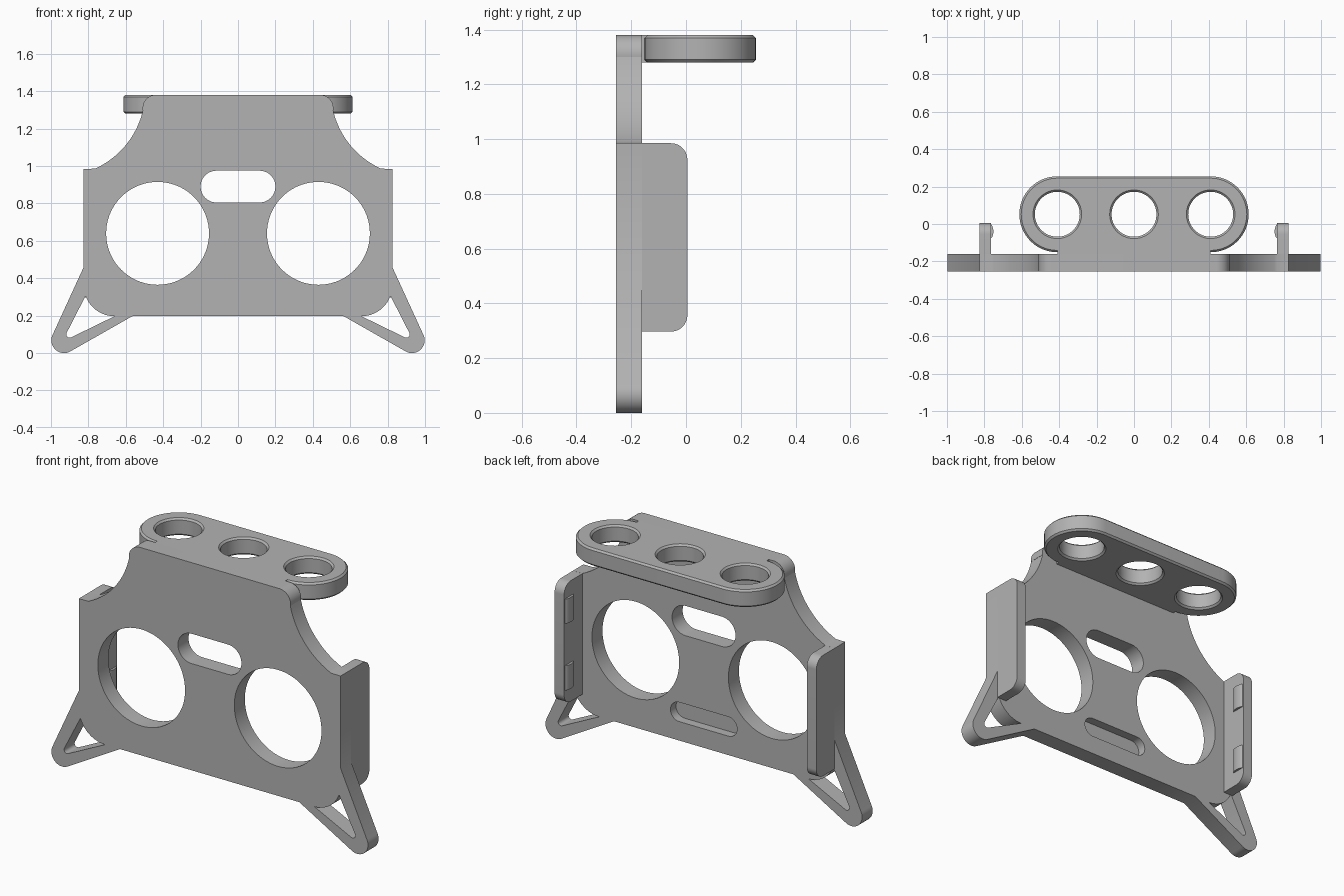
import bpy
import bmesh
from math import sin, cos, radians

cube = bpy.data.objects.get("Cube")
if cube:
    bpy.data.objects.remove(cube, do_unlink=True)

grey = bpy.data.materials.new("plain grey")
grey.use_nodes = True
grey.diffuse_color = (0.45, 0.45, 0.45, 1)
grey.node_tree.nodes["Principled BSDF"].inputs["Base Color"].default_value = grey.diffuse_color

FRONT, BACK = -0.255, -0.16      # plate thickness along y
BOTTOM, TOP = 1.28, 1.38         # shelf thickness along z


def arc(cx, cy, r, start, end, n=16):
    angles = [radians(start + (end - start) * i / n) for i in range(n + 1)]
    return [(cx + r * cos(a), cy + r * sin(a)) for a in angles]


def circle(cx, cy, r, n=72):
    return arc(cx, cy, r, 0, 360, n)[:-1]


def stadium(half, cy, r):
    """Slot outline whose end centres lie at -half and +half."""
    return arc(half, cy, r, -90, 90, 32) + arc(-half, cy, r, 90, 270, 32)


def flip(points):
    return [(-u, v) for u, v in points]


def loft(name, sections, axis):
    """Join 2D outlines, given as (depth, outline), along an axis and cap the ends."""
    place = {"x": lambda u, v, d: (d, u, v),
             "y": lambda u, v, d: (u, d, v),
             "z": lambda u, v, d: (u, v, d)}[axis]
    bm = bmesh.new()
    rings = [[bm.verts.new(place(u, v, d)) for u, v in outline] for d, outline in sections]
    for a, b in zip(rings, rings[1:]):
        for i in range(len(a)):
            bm.faces.new((a[i - 1], a[i], b[i], b[i - 1]))
    bm.faces.new(rings[0])
    bm.faces.new(rings[-1])
    bmesh.ops.recalc_face_normals(bm, faces=bm.faces)
    mesh = bpy.data.meshes.new(name)
    bm.to_mesh(mesh)
    bm.free()
    mesh.materials.append(grey)
    obj = bpy.data.objects.new(name, mesh)
    bpy.context.collection.objects.link(obj)
    return obj


def cut(obj, cutters):
    for c in cutters:
        mod = obj.modifiers.new("cut", "BOOLEAN")
        mod.operation, mod.solver, mod.object = "DIFFERENCE", "EXACT", c
    graph = bpy.context.evaluated_depsgraph_get()
    mesh = bpy.data.meshes.new_from_object(obj.evaluated_get(graph))
    obj.modifiers.clear()
    obj.data = mesh
    for c in cutters:
        bpy.data.objects.remove(c, do_unlink=True)


# Front plate with swept shoulders and splayed feet
half = arc(0.44, 1.31, 0.07, 90, -8)
half += arc(0.951, 1.40, 0.454, 192.7, 245.9, 24)
half += [(0.825, 0.985), (0.825, 0.46)]
half += arc(0.93, 0.068, 0.068, 24.6, -119.5)
half += [(0.565, 0.197)]
outline = half + flip(half)[::-1]
plate = loft("front_plate", [(FRONT, outline), (BACK, outline)], "y")

# Plate openings: round windows, upper slot, shallow rear slot, foot holes
foot_hole = arc(0.9, 0.1, 0.018, 25, -119, 8) + arc(0.66, 0.362, 0.165, -90, -20)
openings = [circle(0.43, 0.64, 0.275), circle(-0.43, 0.64, 0.275),
            stadium(0.115, 0.89, 0.085), foot_hole, flip(foot_hole)]
cutters = [loft("cutter", [(FRONT - 0.1, o), (BACK + 0.1, o)], "y") for o in openings]
rear = stadium(0.155, 0.36, 0.055)
cutters.append(loft("cutter", [(BACK - 0.05, rear), (BACK + 0.1, rear)], "y"))
cut(plate, cutters)

# Top shelf with chamfered rim and three chamfered round holes
C = 0.01
mid, radius = 0.052, 0.203


def shelf_ring(grow):
    return stadium(0.41, mid, radius + grow)


shelf = loft("top_shelf", [(BOTTOM, shelf_ring(-C)), (BOTTOM + C, shelf_ring(0)),
                           (TOP - C, shelf_ring(0)), (TOP, shelf_ring(-C))], "z")
cutters = []
for x in (-0.41, 0, 0.41):
    levels = [(BOTTOM - C, 2 * C), (BOTTOM + C, 0), (TOP - C, 0), (TOP + C, 2 * C)]
    cutters.append(loft("cutter", [(z, circle(x, mid, 0.12 + g)) for z, g in levels], "z"))
cut(shelf, cutters)

# Narrow bridge joining shelf and plate
joint = mid - radius + C
bridge = [(-0.41, BACK), (0.41, BACK), (0.41, joint), (-0.41, joint)]
loft("shelf_bridge", [(BOTTOM, bridge), (TOP, bridge)], "z")

# Side wings with rounded rear corners, and small grip bumps inside
wing = [(BACK, 0.297)] + arc(-0.055, 0.357, 0.06, -90, 0)
wing += arc(-0.055, 0.925, 0.06, 0, 90) + [(BACK, 0.985)]
for side, s in (("left", 1), ("right", -1)):
    loft(side + "_wing", [(s * 0.765, wing), (s * 0.825, wing)], "x")
    for level, z in (("lower", 0.45), ("upper", 0.83)):
        bump = [(s * (0.768 - 0.016 * sin(radians(a))), -0.04 + 0.038 * cos(radians(a)))
                for a in range(0, 181, 15)]
        loft(f"{side}_{level}_grip", [(z - 0.07, bump), (z + 0.07, bump)], "z")

# Smooth the curved walls, keep edges crisp
bpy.ops.object.select_all(action="DESELECT")
for obj in bpy.context.collection.objects:
    if obj.type == "MESH" and grey.name in obj.data.materials:
        obj.select_set(True)
        bpy.context.view_layer.objects.active = obj
bpy.ops.object.shade_smooth_by_angle(angle=radians(30))
